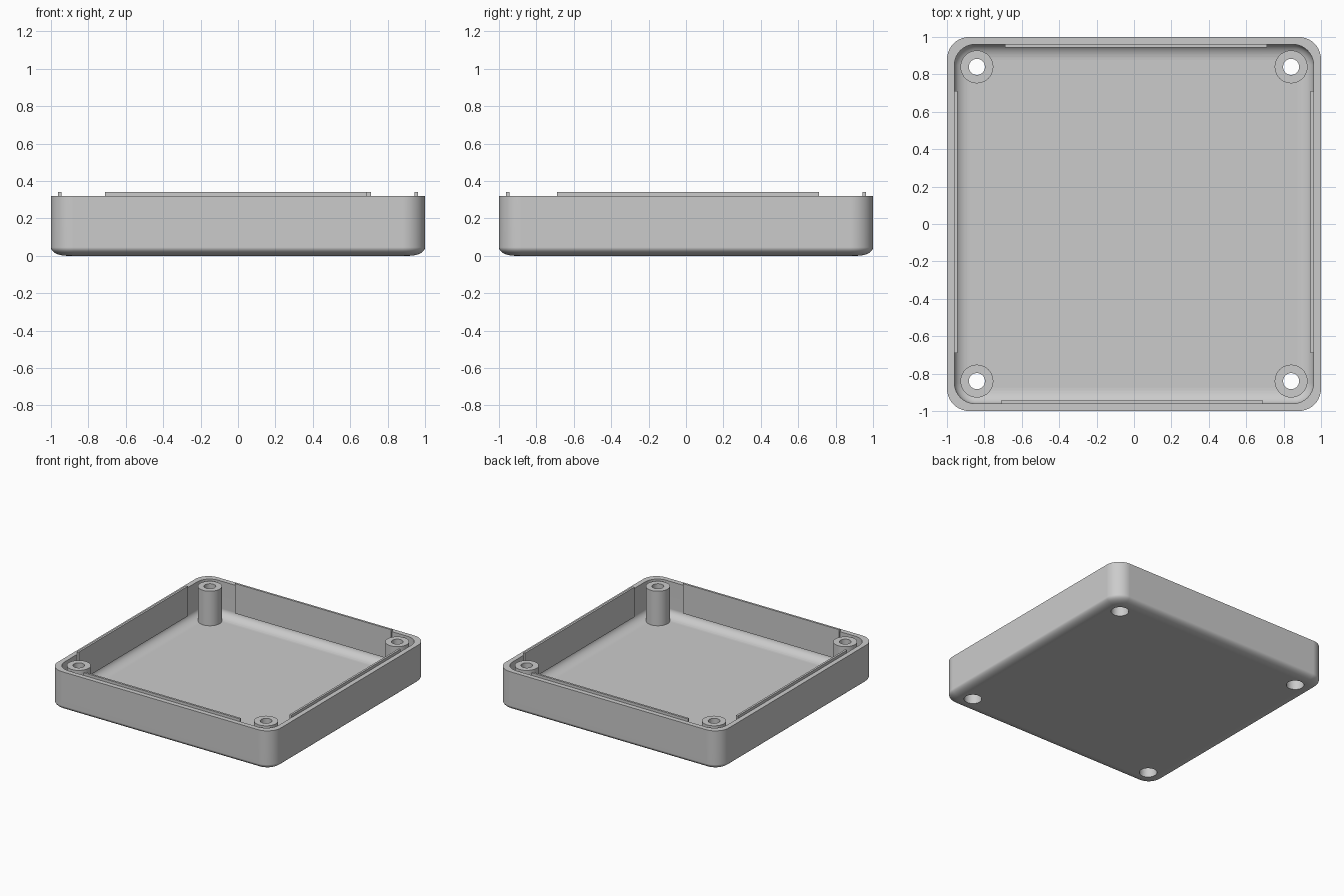
import bpy, bmesh
from math import sin, cos, pi

if "Cube" in bpy.data.objects:
    bpy.data.objects.remove(bpy.data.objects["Cube"])

grey = bpy.data.materials.new("grey plastic")
grey.use_nodes = True
grey.diffuse_color = (0.6, 0.6, 0.6, 1)
grey.node_tree.nodes["Principled BSDF"].inputs["Base Color"].default_value = (0.6, 0.6, 0.6, 1)

RIM, FLOOR, LIP = 0.32, 0.04, 0.342
WALL, POST = 0.96, 0.84
BORE, HOLE, BOSS = 0.065, 0.043, 0.088


def finish(bm, name):
    bmesh.ops.recalc_face_normals(bm, faces=bm.faces)
    mesh = bpy.data.meshes.new(name)
    bm.to_mesh(mesh)
    bm.free()
    mesh.materials.append(grey)
    obj = bpy.data.objects.new(name, mesh)
    bpy.context.collection.objects.link(obj)
    return obj


def smooth(obj):
    bpy.ops.object.select_all(action="DESELECT")
    obj.select_set(True)
    bpy.context.view_layer.objects.active = obj
    bpy.ops.object.shade_smooth_by_angle(angle=pi / 6)
    mod = obj.modifiers.new("flat sides", "WEIGHTED_NORMAL")
    mod.keep_sharp = True


def bridge(bm, a, b):
    for i in range(len(a)):
        j = (i + 1) % len(a)
        bm.faces.new((a[i], a[j], b[j], b[i]))


def rounded_ring(bm, half, radius, z, steps=10):
    """Rounded square loop of vertices."""
    ring, c = [], half - radius
    for q, (sx, sy) in enumerate(((1, 1), (-1, 1), (-1, -1), (1, -1))):
        for k in range(steps + 1):
            a = (q + k / steps) * pi / 2
            ring.append(bm.verts.new((sx * c + radius * cos(a), sy * c + radius * sin(a), z)))
    return ring


def fillet(half, radius, z, width, height, steps=8):
    """Rings rising from a flat bottom into an upright wall."""
    rows = []
    for k in range(steps + 1):
        a = k / steps * pi / 2
        inset = width * (1 - sin(a))
        rows.append((half - inset, radius - inset, z + height * (1 - cos(a))))
    return rows


def lathe(name, profile, x, y, closed, steps=40):
    bm = bmesh.new()
    rings = [[bm.verts.new((x + r * cos(2 * pi * k / steps), y + r * sin(2 * pi * k / steps), z))
              for k in range(steps)] for r, z in profile]
    for a, b in zip(rings, rings[1:]):
        bridge(bm, a, b)
    if closed:
        bridge(bm, rings[-1], rings[0])
    else:
        bm.faces.new(rings[0])
        bm.faces.new(rings[-1])
    return finish(bm, name)


# Tray shell: outside up to the rim, then inside down to the floor
rows = fillet(1, 0.12, 0, 0.085, 0.045) + [(1, 0.12, RIM), (WALL, 0.11, RIM)]
rows += reversed(fillet(WALL, 0.11, FLOOR, 0.085, 0.06))
bm = bmesh.new()
rings = [rounded_ring(bm, *row) for row in rows]
for a, b in zip(rings, rings[1:]):
    bridge(bm, a, b)
bm.faces.new(rings[0])
bm.faces.new(rings[-1])
tray = finish(bm, "tray_shell")

# Screw posts with a counterbore open through the floor
profile = [(BOSS, FLOOR), (BOSS, RIM), (HOLE, RIM), (HOLE, 0.2), (BORE, 0.2), (BORE, FLOOR)]
for sx, side in ((-1, "right"), (1, "left")):
    for sy, end in ((-1, "front"), (1, "back")):
        x, y = sx * POST, sy * POST
        cutter = lathe("hole_cutter", [(BORE, -0.1), (BORE, 0.2)], x, y, False)
        cutter.hide_render = True
        mod = tray.modifiers.new("hole", "BOOLEAN")
        mod.operation, mod.solver, mod.object = "DIFFERENCE", "EXACT", cutter
        bpy.context.view_layer.objects.active = tray
        bpy.ops.object.modifier_apply(modifier=mod.name)
        bpy.data.objects.remove(cutter)
        smooth(lathe(f"screw_post_{end}_{side}", profile, x, y, True))
smooth(tray)


# Locating lips: thin panels on the inner walls rising above the rim
def lip(name, x0, x1, y0, y1):
    bm = bmesh.new()
    bmesh.ops.create_cube(bm, size=1)
    z0 = 0.1
    for v in bm.verts:
        v.co = (x1 if v.co.x > 0 else x0, y1 if v.co.y > 0 else y0, LIP if v.co.z > 0 else z0)
    finish(bm, name)


OUT, IN = WALL + 0.002, WALL - 0.015
lip("lip_front", -0.71, 0.69, -OUT, -IN)
lip("lip_back", -0.69, 0.71, IN, OUT)
lip("lip_right", -OUT, -IN, -0.69, 0.71)
lip("lip_left", IN, OUT, -0.69, 0.71)
